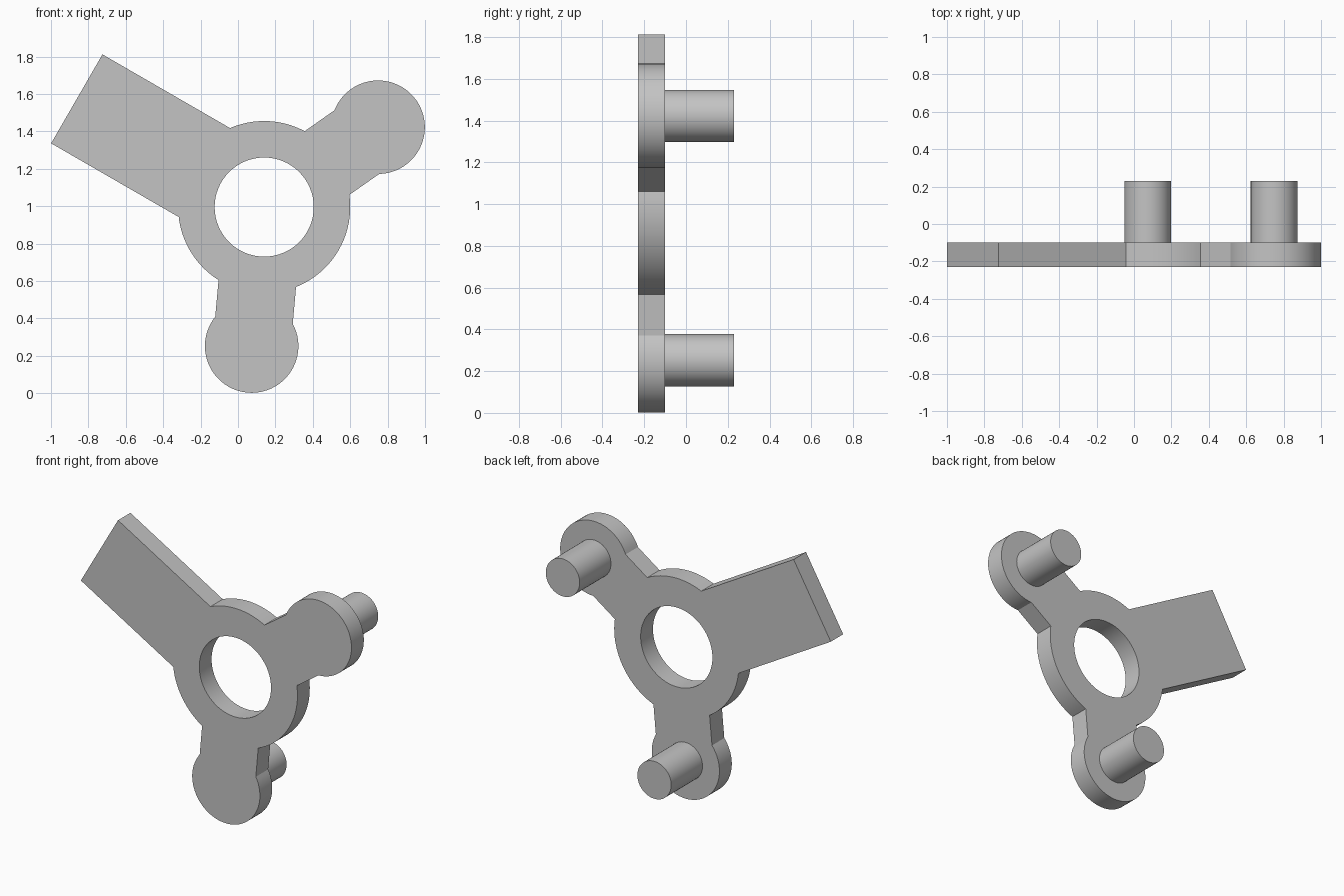
import bpy, bmesh
from math import sin, cos, asin, atan2, hypot, pi, radians
from mathutils import Matrix

cube = bpy.data.objects.get("Cube")
if cube:
    bpy.data.objects.remove(cube, do_unlink=True)

grey = bpy.data.materials.new("plain grey")
grey.use_nodes = True
grey.diffuse_color = (0.55, 0.55, 0.55, 1)
grey.node_tree.nodes["Principled BSDF"].inputs["Base Color"].default_value = grey.diffuse_color

HUB = (0.14, 0.995)
HUB_R, HOLE_R, PAD_R, PIN_R = 0.46, 0.265, 0.25, 0.125
FRONT, BACK, PIN_END = -0.23, -0.10, 0.23
PADS = [(0.749, 1.422), (0.073, 0.252)]


def finish(name, bm):
    bmesh.ops.recalc_face_normals(bm, faces=bm.faces)
    mesh = bpy.data.meshes.new(name)
    bm.to_mesh(mesh)
    bm.free()
    mesh.materials.append(grey)
    obj = bpy.data.objects.new(name, mesh)
    bpy.context.collection.objects.link(obj)
    bpy.ops.object.select_all(action="DESELECT")
    obj.select_set(True)
    bpy.context.view_layer.objects.active = obj
    bpy.ops.object.shade_smooth_by_angle(angle=radians(30))


def arc(centre, r, a0, a1, n):
    return [(centre[0] + r * cos(a0 + (a1 - a0) * i / n),
             centre[1] + r * sin(a0 + (a1 - a0) * i / n)) for i in range(n + 1)]


# Arms as (angle, half width, outer points), in counter-clockwise order
def pad_arm(centre):
    dx, dz = centre[0] - HUB[0], centre[1] - HUB[1]
    ang, half = atan2(dz, dx) % (2 * pi), 0.208
    sweep = pi - asin(half / PAD_R)
    return ang, half, arc(centre, PAD_R, ang - sweep, ang + sweep, 48)


def flat_arm(ang, half, length):
    ends = [(HUB[0] + length * cos(ang) - s * half * sin(ang),
             HUB[1] + length * sin(ang) + s * half * cos(ang)) for s in (-1, 1)]
    return ang, half, ends


arms = [pad_arm(PADS[0]), flat_arm(radians(150), 0.2745, 1.157), pad_arm(PADS[1])]

# Outline: each arm followed by the hub arc to the next arm
outline = []
for i, (ang, half, points) in enumerate(arms):
    nxt_ang, nxt_half, _ = arms[(i + 1) % len(arms)]
    if nxt_ang < ang:
        nxt_ang += 2 * pi
    outline += points
    outline += arc(HUB, HUB_R, ang + asin(half / HUB_R),
                   nxt_ang - asin(nxt_half / HUB_R), 20)
hole = arc(HUB, HOLE_R, 0, 2 * pi, 64)[:-1]

# Plate with a round hole
bm = bmesh.new()
edges = []
for loop in (outline, hole):
    verts = [bm.verts.new((x, FRONT, z)) for x, z in loop]
    edges += [bm.edges.new((verts[i - 1], verts[i])) for i in range(len(verts))]
bmesh.ops.triangle_fill(bm, edges=edges, use_beauty=True, normal=(0, -1, 0))
result = bmesh.ops.extrude_face_region(bm, geom=bm.faces[:], use_keep_orig=True)
moved = [g for g in result["geom"] if isinstance(g, bmesh.types.BMVert)]
bmesh.ops.translate(bm, verts=moved, vec=(0, BACK - FRONT, 0))
finish("plate", bm)

# Pins on the back of the round pads
for name, (x, z) in zip(("upper_pin", "lower_pin"), PADS):
    bm = bmesh.new()
    start = BACK - 0.02
    place = Matrix.Translation((x, (start + PIN_END) / 2, z)) @ Matrix.Rotation(pi / 2, 4, "X")
    bmesh.ops.create_cone(bm, cap_ends=True, segments=48, radius1=PIN_R, radius2=PIN_R,
                          depth=PIN_END - start, matrix=place)
    finish(name, bm)
